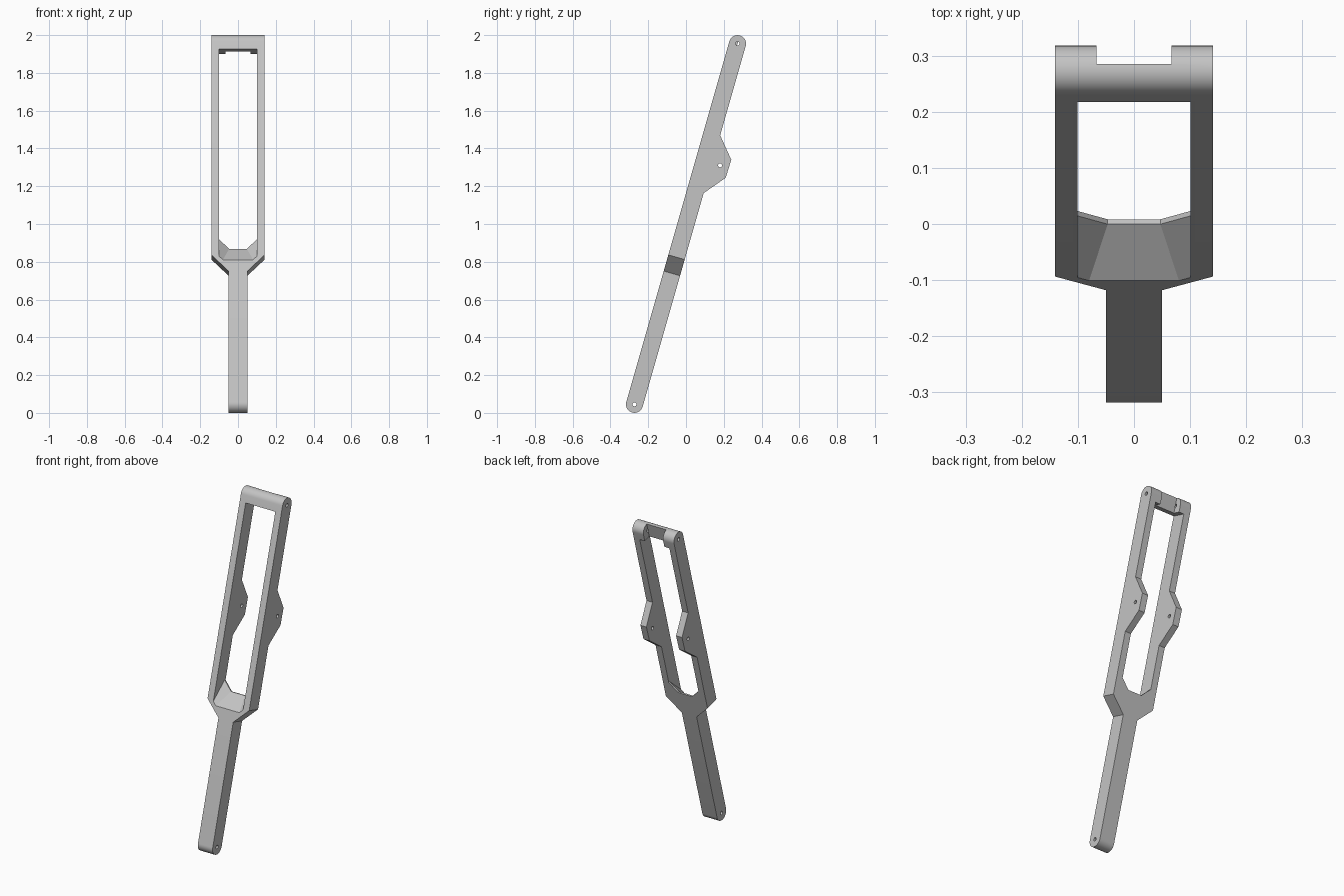
import bpy, bmesh, math
from mathutils import Matrix, Vector

if "Cube" in bpy.data.objects:
    bpy.data.objects.remove(bpy.data.objects["Cube"])

# Main sizes, in the link's own upright frame: x across, y to the back, z along
TILT = math.radians(-15.95)
PIN = 0.993        # pin distance from the middle
R = 0.045          # half thickness and end radius
STEM, INNER, OUTER = 0.05, 0.1005, 0.141
NOTCH = 0.0665
LUG_PIN = (0.088, 0.348)

grey = bpy.data.materials.new("light grey")
grey.use_nodes = True
colour = (0.55, 0.55, 0.55, 1)
grey.diffuse_color = colour
grey.node_tree.nodes["Principled BSDF"].inputs["Base Color"].default_value = colour


def loft(name, rings):
    """Closed solid through matching rings of points."""
    bm = bmesh.new()
    loops = [[bm.verts.new(p) for p in ring] for ring in rings]
    n = len(loops[0])
    for a, b in zip(loops, loops[1:]):
        for i in range(n):
            j = (i + 1) % n
            bm.faces.new((a[i], a[j], b[j], b[i]))
    bm.faces.new(loops[0])
    bm.faces.new(loops[-1])
    bmesh.ops.recalc_face_normals(bm, faces=bm.faces)
    mesh = bpy.data.meshes.new(name)
    bm.to_mesh(mesh)
    bm.free()
    mesh.materials.append(grey)
    obj = bpy.data.objects.new(name, mesh)
    bpy.context.collection.objects.link(obj)
    return obj


def across(name, profile, x0, x1):
    """Extrude a (y, z) profile along x."""
    return loft(name, [[(x, y, z) for y, z in profile] for x in (x0, x1)])


def arc(cy, cz, r, start, end, steps):
    return [(cy + r * math.cos(math.radians(start + (end - start) * i / steps)),
             cz + r * math.sin(math.radians(start + (end - start) * i / steps)))
            for i in range(steps + 1)]


def cut(cutter):
    cutter.hide_render = True
    mod = link.modifiers.new("cut", "BOOLEAN")
    mod.operation = "DIFFERENCE"
    mod.solver = "EXACT"
    mod.object = cutter
    bpy.context.view_layer.objects.active = link
    bpy.ops.object.modifier_apply(modifier=mod.name)
    bpy.data.objects.remove(cutter)


# Side profile with rounded ends and the rear lug
lug = [(R, 0.183), (0.135, 0.293), (0.137, 0.393), (R, 0.501)]
side = arc(0, -PIN, R, 180, 360, 20) + lug + arc(0, PIN, R, 0, 180, 20)
link = across("forked_link", side, -OUTER, OUTER)

# Narrow stem with sloping shoulders
for s in (-1, 1):
    outline = [(STEM, -1.2), (0.3, -1.2), (0.3, -0.024), (STEM, -0.272)]
    outline = [(STEM, -1.2), (0.3, -1.2), (0.3, -0.183), (OUTER, -0.183), (STEM, -0.272)]
    cut(loft("shoulder_cutter", [[(s * x, y, z) for x, z in outline] for y in (-0.3, 0.3)]))


# Fork opening with a funnel-shaped floor
def opening(y, flat, floor):
    corner = floor + INNER - flat
    half = [(flat, floor), (INNER, corner), (INNER, 0.95)]
    ring = half + [(-x, z) for x, z in reversed(half)]
    return [(x, y, z) for x, z in ring]


cut(loft("opening_cutter", [opening(-0.2, 0.08, -0.21), opening(-R, 0.08, -0.21),
                            opening(0.036, 0.047, -0.127), opening(0.3, 0.047, -0.127)]))

# Notch at the back of the top bridge
cut(across("notch_cutter", [(0, 0.9), (0.2, 0.9), (0.2, 1.2), (0, 1.2)], -NOTCH, NOTCH))

# Pin holes
for name, (y, z), x0, x1 in (("stem_hole", (0, -PIN), -0.2, 0.2),
                             ("lug_hole", LUG_PIN, -0.2, 0.2),
                             ("left_top_hole", (0, PIN), 0.066, 0.2),
                             ("right_top_hole", (0, PIN), -0.2, -0.066)):
    cut(across(name, arc(y, z, 0.0105, 0, 345, 23), x0, x1))

# Lean the link back and stand it on the ground
link.data.transform(Matrix.Translation(Vector((0, 0, 1))) @ Matrix.Rotation(TILT, 4, "X"))
bpy.ops.object.select_all(action="DESELECT")
link.select_set(True)
bpy.context.view_layer.objects.active = link
bpy.ops.object.shade_smooth_by_angle(angle=math.radians(25))
